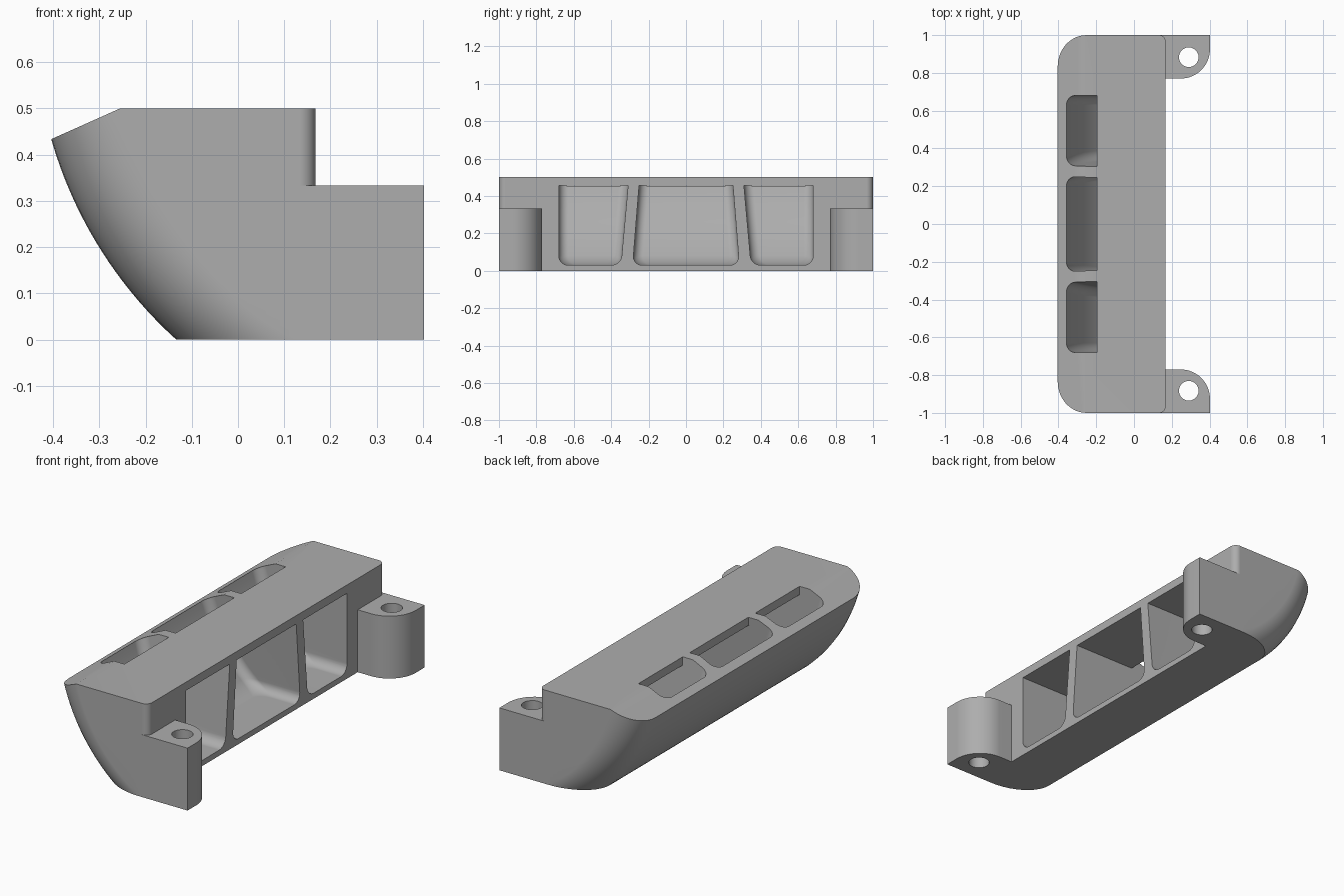
import bpy, bmesh
from math import sin, cos, sqrt, pi
from mathutils import Vector

cube = bpy.data.objects.get("Cube")
if cube:
    bpy.data.objects.remove(cube, do_unlink=True)

grey = bpy.data.materials.new("plain grey")
grey.use_nodes = True
colour = (0.42, 0.42, 0.42, 1)
grey.diffuse_color = colour
grey.node_tree.nodes["Principled BSDF"].inputs["Base Color"].default_value = colour

TOP, EAR_TOP, BACK = 0.5, 0.333, 0.168
CX, CZ, R = 0.49, 0.69, 0.93      # arc of the curved nose
WALL = 0.05


def nose(z, r):
    """x of the nose arc at height z, and how far a fillet stretches there."""
    run = sqrt(r * r - (CZ - z) ** 2)
    return CX - run, r / run


def outline(x0, x1, y0, y1, z, radii, n=10):
    """Rectangle at height z with an elliptical radius pair for each corner."""
    corners = [(x0, y0, 1, 1, pi), (x1, y0, -1, 1, 1.5 * pi),
               (x1, y1, -1, -1, 0), (x0, y1, 1, -1, 0.5 * pi)]
    ring = []
    for (x, y, sx, sy, start), (rx, ry) in zip(corners, radii):
        steps = n if rx else 0
        for i in range(steps + 1):
            a = start + (i / n) * pi / 2
            ring.append((x + rx * (sx + cos(a)), y + ry * (sy + sin(a)), z))
    return ring


def loft(rings):
    bm = bmesh.new()
    loops = [[bm.verts.new(p) for p in ring] for ring in rings]
    bm.faces.new(loops[0][::-1])
    bm.faces.new(loops[-1])
    for a, b in zip(loops, loops[1:]):
        for i in range(len(a)):
            j = (i + 1) % len(a)
            bm.faces.new((a[i], a[j], b[j], b[i]))
    bmesh.ops.recalc_face_normals(bm, faces=bm.faces)
    return bm


def make(name, bm):
    mesh = bpy.data.meshes.new(name)
    bm.to_mesh(mesh)
    bm.free()
    mesh.materials.append(grey)
    obj = bpy.data.objects.new(name, mesh)
    bpy.context.collection.objects.link(obj)
    return obj


def combine(target, tool, operation):
    mod = target.modifiers.new(operation.title(), 'BOOLEAN')
    mod.operation, mod.object, mod.solver = operation, tool, 'EXACT'
    bpy.context.view_layer.objects.active = target
    bpy.ops.object.modifier_apply(modifier=mod.name)
    bpy.data.objects.remove(tool, do_unlink=True)


# Body: stacked outlines following the nose, then the sloped top front
rings = []
for i in range(25):
    z = TOP * i / 24
    x, stretch = nose(z, R)
    front, back = (0.165 * stretch, 0.165), (0.035, 0.035)
    rings.append(outline(x, BACK, -1, 1, z, [front, back, back, front]))
bm = loft(rings)
cut = bmesh.ops.bisect_plane(bm, geom=bm.verts[:] + bm.edges[:] + bm.faces[:],
                             plane_co=(-0.255, 0, TOP),
                             plane_no=Vector((-0.067, 0, 0.15)).normalized(),
                             clear_outer=True)
bmesh.ops.edgeloop_fill(bm, edges=[e for e in cut["geom_cut"]
                                  if isinstance(e, bmesh.types.BMEdge)])
bmesh.ops.recalc_face_normals(bm, faces=bm.faces)
body = make("vent_body", bm)

# Mounting ears with a rounded inner corner and a screw hole
for s in (-1, 1):
    y0, y1 = sorted((s * 0.77, s))
    round_, square = (0.155, 0.155), (0, 0)
    radii = [square, square, round_, square] if s < 0 else [square, round_, square, square]
    ear = make("mounting_ear", loft([outline(0.125, 0.402, y0, y1, z, radii, 16)
                                     for z in (0, EAR_TOP)]))
    combine(body, ear, 'UNION')
    bm = bmesh.new()
    bmesh.ops.create_cone(bm, cap_ends=True, segments=40, radius1=0.052,
                          radius2=0.052, depth=1)
    bmesh.ops.translate(bm, verts=bm.verts, vec=(0.29, s * 0.883, 0))
    combine(body, make("screw_hole", bm), 'DIFFERENCE')


# Ducts: open at the back, sweeping up along the nose and out of the top
FLOOR, CEILING, FILLET = 0.03, 0.455, 0.05


def duct(low, high):
    """low and high give the side walls as functions of height."""
    levels = [FLOOR + FILLET * (1 - cos(i * pi / 16)) for i in range(9)]
    levels += [0.08 + (CEILING - 0.08) * i / 14 for i in range(1, 15)]
    levels += [CEILING + 0.0005, 0.48, 0.53]
    rings = []
    for z in levels:
        x, stretch = nose(z, R - WALL)
        d = max(0, FLOOR + FILLET - z)
        inset = FILLET - sqrt(max(0, FILLET ** 2 - d * d))
        right = 0.25 if z <= CEILING + 1e-6 else -0.195
        front = (FILLET * stretch, FILLET)
        rings.append(outline(x + inset, right, low(z) + inset, high(z) - inset, z,
                             [front, (0, 0), (0, 0), front], 8))
    return make("air_duct", loft(rings))


def centre(z):
    return 0.285 - 0.08 * (z - FLOOR)


def inner(z):
    return 0.348 - 0.09 * (z - FLOOR)


ducts = [(lambda z: -centre(z), centre),
         (inner, lambda z: 0.68),
         (lambda z: -0.68, lambda z: -inner(z))]
for low, high in ducts:
    combine(body, duct(low, high), 'DIFFERENCE')

# Smooth the curves, keep the edges sharp and the flats flat
bpy.ops.object.select_all(action='DESELECT')
body.select_set(True)
bpy.context.view_layer.objects.active = body
bpy.ops.object.shade_smooth_by_angle(angle=pi / 7)
weighted = body.modifiers.new("Weighted Normal", 'WEIGHTED_NORMAL')
weighted.keep_sharp = True
